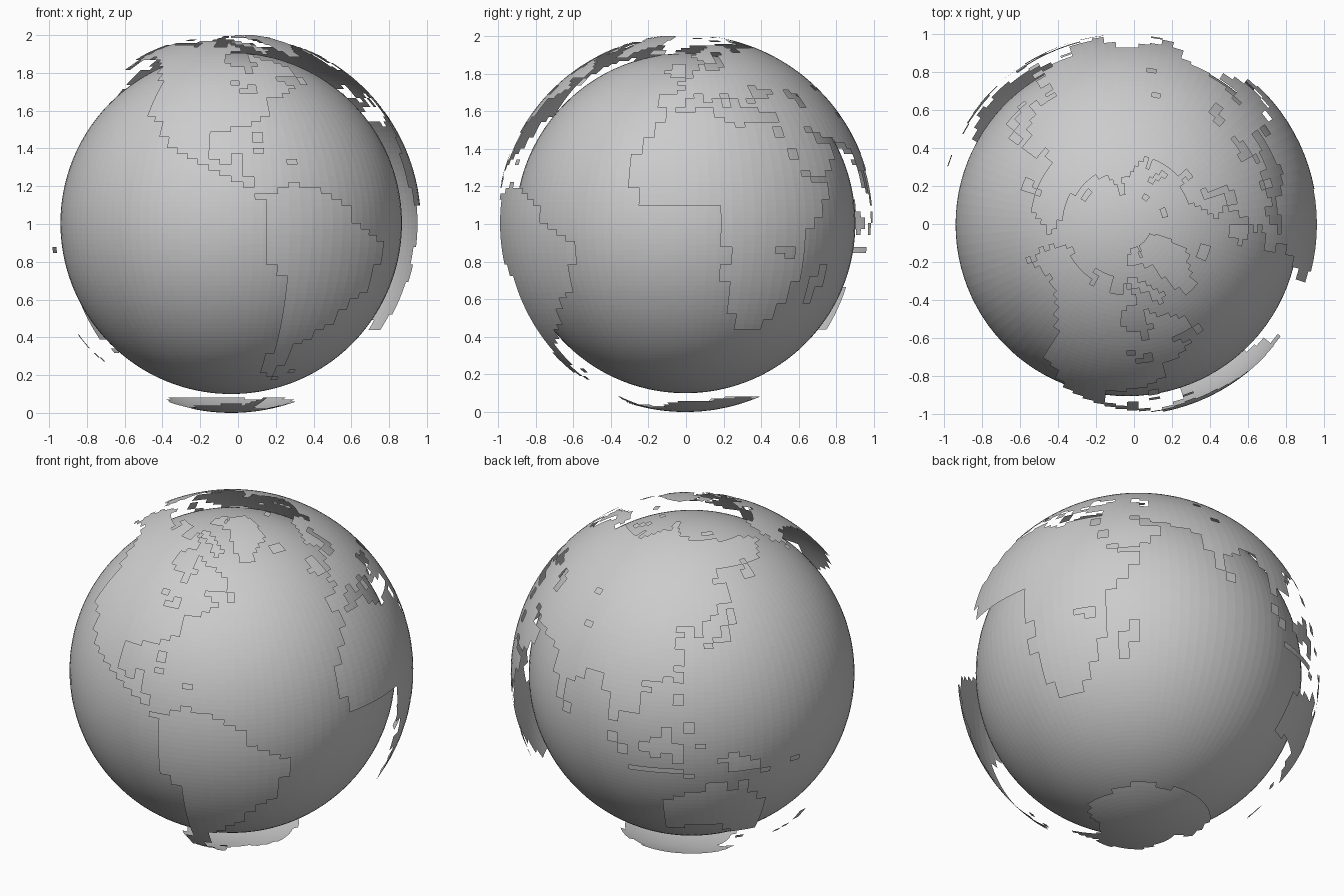
import bpy, bmesh, math

CENTER = (-0.036, -0.003, 1.004)
R_LAND, R_SEA = 1.004, 0.904
N = 100                                   # segments round and rings
DLON, DLAT = 360 / N, 180 / N
used = set()                              # cells already taken (or lakes)


def inside(x, y, poly):
    hit = False
    for (x1, y1), (x2, y2) in zip(poly, poly[1:] + poly[:1]):
        if (y1 > y) != (y2 > y) and x < (x2 - x1) * (y - y1) / (y2 - y1) + x1:
            hit = not hit
    return hit


def cells(poly):
    """Grid cells whose centre lies inside a lon/lat outline."""
    lons, lats = [p[0] for p in poly], [p[1] for p in poly]
    out = set()
    for i in range(math.floor(min(lons) / DLON), math.ceil(max(lons) / DLON)):
        for j in range(math.floor((min(lats) + 90) / DLAT), math.ceil((max(lats) + 90) / DLAT)):
            if inside((i + .5) * DLON, (j + .5) * DLAT - 90, poly):
                out.add((i % N, j))
    return out


def box(w, e, s, n):
    return [(w, s), (e, s), (e, n), (w, n)]


def land(name, *polys):
    """Thin floating shell made of the grid cells covered by the outlines."""
    todo = set().union(*[cells(p) for p in polys]) - used
    used.update(todo)
    bm, verts = bmesh.new(), {}

    def vert(i, j):
        key = (0 if j in (0, N) else i % N, j)
        if key not in verts:
            a, b = math.radians(key[0] * DLON), math.radians(j * DLAT - 90)
            verts[key] = bm.verts.new((R_LAND * math.cos(b) * math.cos(a),
                                       R_LAND * math.cos(b) * math.sin(a), R_LAND * math.sin(b)))
        return verts[key]

    for i, j in sorted(todo):
        ring = [vert(i, j), vert(i + 1, j), vert(i + 1, j + 1), vert(i, j + 1)]
        bm.faces.new(list(dict.fromkeys(ring)))
    me = bpy.data.meshes.new(name)
    bm.to_mesh(me)
    bm.free()
    ob = bpy.data.objects.new(name, me)
    ob.location = CENTER
    bpy.context.collection.objects.link(ob)


# inner ball
bpy.ops.mesh.primitive_uv_sphere_add(segments=N, ring_count=N, radius=R_SEA, location=CENTER)
bpy.context.object.name = "ocean_ball"

# lakes: reserved as holes
for b in [(-87, -83, 43.2, 45), (-90, -86.4, 46.8, 48.6), (-82, -80, 43.2, 46),
          (28.8, 32.4, -9, -7.2), (32.4, 36, -10.8, -7.2),
          (79.2, 82.8, 34.2, 36), (75.6, 79.2, 45, 46.8)]:
    used |= cells(box(*b))

# Americas
land("north_america", [
    (-168, 66), (-162, 67), (-166, 68.5), (-156, 71.5), (-141, 70), (-128, 70.5), (-115, 68),
    (-96, 68), (-94, 72), (-86, 69), (-82, 69), (-82, 67), (-87, 65), (-94, 61), (-94, 58.5),
    (-88, 56.5), (-82, 55), (-82, 52.5), (-79.5, 51.5), (-79, 54.5), (-76.5, 56.5), (-78.5, 59),
    (-78, 62.3), (-72, 61.5), (-69.5, 59), (-65, 60), (-61.5, 56.5), (-56, 52.5), (-60, 50),
    (-66, 50), (-70, 47.5), (-65, 48.5), (-64.5, 46), (-60.5, 46), (-65.5, 43.5), (-70, 43.5),
    (-70, 41.5), (-74, 40.5), (-76, 37), (-76, 35), (-81, 31.5), (-82, 30.5), (-90, 29.5),
    (-97, 28), (-115, 28), (-117, 33), (-120.5, 34.5), (-124, 40), (-124, 47.5), (-130, 54.5),
    (-136, 58.5), (-146, 60.5), (-152, 59.5), (-158, 56.5), (-164, 54.5), (-158, 58.5),
    (-162, 59), (-165, 61.5), (-161, 64)])
land("central_america", [
    (-97, 28), (-97.5, 22), (-95, 18.5), (-91, 18.5), (-90, 21), (-87, 21), (-88.5, 16),
    (-83.5, 15), (-83.5, 11), (-81, 9), (-77.5, 8.5), (-78, 7.5), (-83, 8.5), (-86, 11.5),
    (-92, 14.5), (-96, 16), (-105, 20), (-109, 26), (-109.5, 23), (-112, 25), (-115, 28)])
land("south_america", [
    (-77.5, 8.5), (-72, 12), (-62, 10.7), (-51, 4.5), (-50, 0), (-44, -2.5), (-35, -5.5),
    (-35, -9), (-39, -14), (-40, -21), (-48, -26), (-49, -29), (-54, -34.5), (-57.5, -35),
    (-57, -38), (-62, -39), (-65, -43), (-66, -47), (-69, -51), (-65.5, -55), (-71, -54.5),
    (-75.5, -50), (-73.5, -42), (-73.5, -37), (-71.5, -30), (-70.5, -18.5), (-76, -14),
    (-81, -6), (-80, 1), (-77.5, 4)])
land("greenland", [
    (-73, 78), (-60, 82), (-32, 83.6), (-18, 81), (-20, 75), (-23, 70), (-38, 65.5), (-43, 60),
    (-48, 61), (-53, 66), (-55, 70), (-60, 75.5), (-69, 76)])
land("arctic_islands",
     [(-80, 73.5), (-72, 71), (-62, 66.5), (-65, 62.5), (-72, 64.5), (-73, 68), (-85, 70), (-89, 73)],
     [(-90, 77), (-78, 76.5), (-62, 82.5), (-75, 83), (-92, 81)],
     [(52, 71), (57, 70.5), (69, 76.5), (60, 76)],
     *[box(*b) for b in [(-117, -105, 69, 73), (-125, -120, 72, 74), (-92, -80, 75, 76.5),
                         (-115, -106, 75, 76.5), (-86, -81, 64, 66), (11, 27, 76.6, 80),
                         (95, 105, 78, 81), (138, 150, 73.5, 76), (50, 62, 80, 81)]])

# Africa
land("africa", [
    (-6, 36), (10, 37.3), (11, 34), (20, 31), (22, 33), (32, 31.3), (34, 27.5), (37.5, 20),
    (43, 11.7), (51, 11.8), (46, 3), (40, -3), (40.5, -15), (35, -20), (35.5, -24),
    (32.5, -27), (27.5, -34.2), (18, -34.2), (12, -17), (13.5, -8), (9, -1), (10, 4),
    (9, 5.5), (-14, 5.8), (-17, 13), (-17, 21), (-10, 30)])

# Europe and Asia
land("europe", [
    (-9, 43.5), (-2, 43.5), (-1.5, 46), (-4.5, 48.5), (1.5, 50.5), (5, 53), (8.5, 54), (8.5, 57),
    (10.5, 57.5), (10.5, 54.5), (19, 54.5), (21.5, 57), (24, 59), (30, 60), (23, 60), (21.5, 62.5),
    (25, 65), (22, 65.8), (17.5, 62), (17, 58), (14, 55.5), (11, 59), (6, 58.5), (5, 62), (13, 66),
    (20, 70), (28, 71), (41, 67.5), (40, 66), (33, 66.5), (38, 64), (44, 66), (44, 68.5), (60, 69),
    (60, 50), (50, 47), (47.5, 45), (47.5, 43), (40, 43.3), (37, 45.2), (39, 47), (33.5, 44.5),
    (31, 46.5), (28, 44), (28, 41), (24, 40.7), (23, 37), (20, 40), (19.5, 42), (13.5, 45.5),
    (14, 42), (18.5, 40), (16, 38), (10.5, 43), (8, 44), (3.5, 43.3), (0, 40), (-1, 37.5),
    (-6, 36.3), (-9, 37)])
land("middle_east", [
    (26.5, 38.5), (29, 41.2), (36, 41.8), (41, 43.3), (47.5, 43), (50, 40), (49, 37.5), (54, 37),
    (62, 37), (62, 25.3), (57, 27), (50, 30), (48, 30), (51, 24.5), (56, 25.5), (59.5, 22),
    (52, 16.5), (43, 13), (39, 21), (35, 28), (34, 31), (36, 36.5), (30, 36.5)])
land("asia", [
    (60, 69), (68, 68.5), (67, 72), (73, 72), (73, 68), (80, 72.5), (90, 75.5), (104, 77.7),
    (113, 74), (128, 72.5), (140, 72.5), (160, 69.7), (170, 70), (180, 69), (190, 66),
    (180, 64.8), (179, 62.5), (170, 60), (164, 60), (163, 57), (157, 51.5), (156, 57),
    (163, 61.5), (155, 59.3), (142, 59), (136, 54.7), (141, 53), (140, 48), (135, 43.5),
    (128, 40), (129.5, 36), (126.5, 34.5), (125, 39.5), (121.5, 40.5), (118, 39), (122, 37),
    (119.5, 35), (122, 31), (120, 26), (115, 22.5), (108, 21.5), (109, 12), (105, 9), (101, 13),
    (100, 9.5), (104, 1.5), (100.5, 5), (98, 10), (98, 16), (94, 16.5), (91, 22.5), (86.5, 20.5),
    (80, 15), (80, 11), (77.5, 8), (73, 17), (72.5, 21), (67, 25), (62, 25.3), (62, 37), (54, 37),
    (53, 41), (51, 45), (53, 47), (60, 50)])

# Oceania
land("australia", [
    (114, -22), (122, -18), (129, -15), (132, -11.5), (137, -12), (136, -15), (140.5, -17.5),
    (142.5, -10.8), (146, -19), (153, -25.5), (153, -31), (150, -37.5), (144, -38.5),
    (139.5, -36), (137, -34), (131, -31.5), (124, -33), (118, -35), (115, -34)])
land("large_islands",
     [(131, -1), (135, -3), (141, -2.5), (148, -6.5), (150.5, -10.5), (143, -9), (138, -8), (133, -4)],
     [(109, 1), (117, 7), (119, 5), (116, -4), (110, -3)],
     [(95, 5.5), (98, 4.5), (104, -1.5), (106, -5.8), (102, -4)],
     [(130, 31.5), (135.5, 33.5), (140, 35.5), (142, 40), (145, 43.5), (141.5, 45.3), (140, 41),
      (136.5, 37), (131, 34.5)],
     [(173, -35), (178, -38), (175, -41.5), (173, -39)],
     [(167, -46), (172.5, -41), (174, -42), (169, -46.6)],
     [(43.5, -22), (44.5, -16), (49.5, -12), (50, -16), (47, -25), (44.5, -25)])
land("small_islands", *[box(*b) for b in [
    (-82.8, -79.2, 25.2, 28.8), (-82.8, -79.2, 21.6, 23.4), (-72, -68.4, 18, 19.8),
    (-59, -53, 47, 51), (-61, -57, -52.5, -51), (-6, -1, 50.5, 58.5), (-10, -6, 51.5, 54.5),
    (-24, -14, 63.5, 66.3), (8, 10, 39, 43), (12, 15, 37, 38), (80, 82, 6, 9.5),
    (105, 114, -8.5, -6.5), (119.5, 122, -5, 1), (120, 122.5, 14, 18.5), (122, 126, 6, 9.5),
    (141.7, 144, 46, 54), (120, 122, 22, 25), (108, 111, 18.3, 20), (145, 148, -43.3, -41),
    (158, 161, -9.5, -7), (149, 152, -6, -4.5), (117, 122, -9, -8), (123, 127, -10, -8.5),
    (127, 129, 0, 2)]])

# southern ice cap
land("antarctica", [
    (-180, -90), (-180, -78), (-158, -77.5), (-145, -75.5), (-125, -73.5), (-102, -74),
    (-100, -72.5), (-75, -73), (-67, -68), (-57, -63), (-62, -68), (-62, -75), (-50, -78),
    (-35, -78), (-20, -73), (0, -70), (35, -69), (55, -66), (70, -68.5), (88, -66.5),
    (130, -66), (146, -67), (170, -71.5), (163, -78), (180, -78), (180, -90)])
